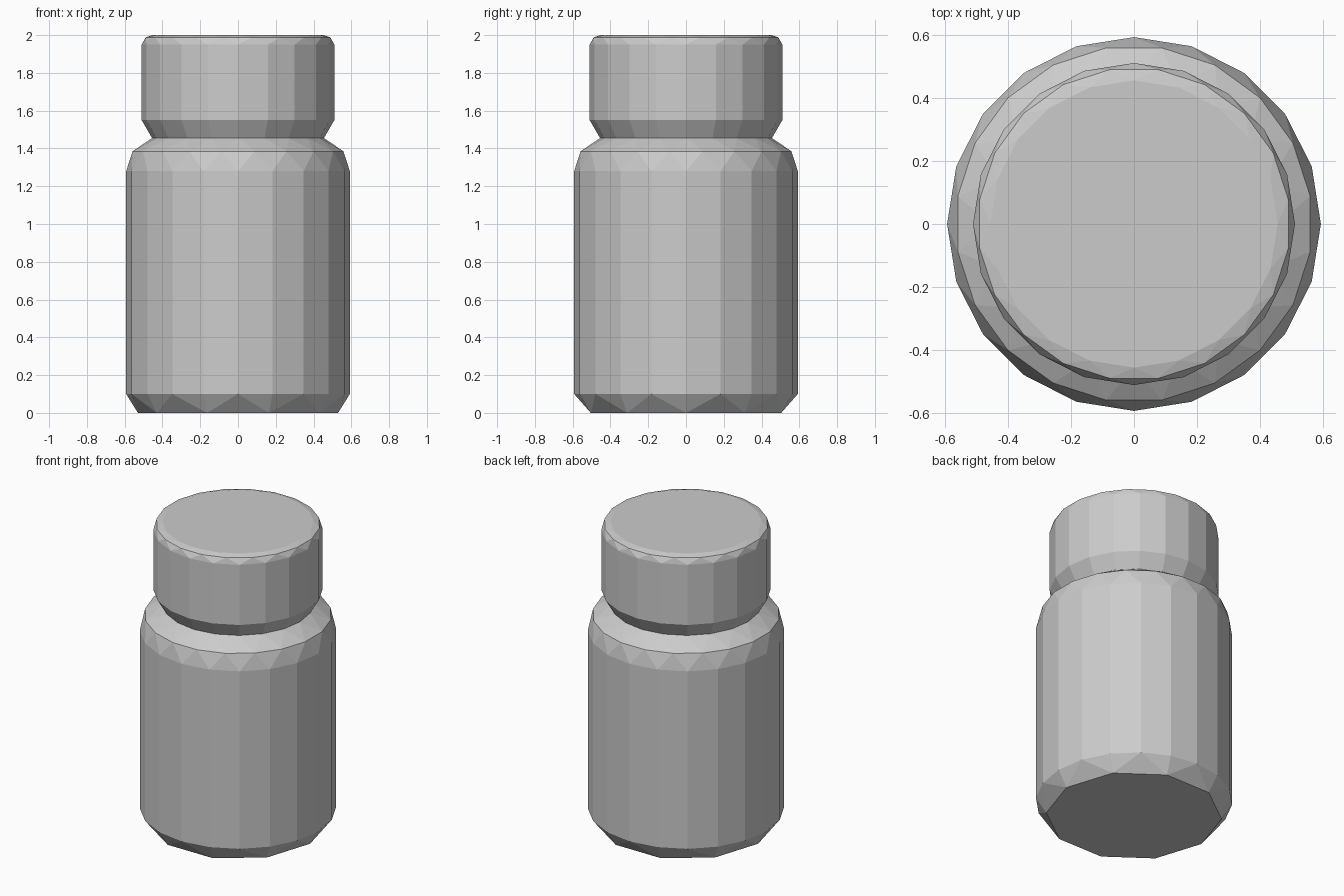
import bpy, bmesh
from math import sin, cos, pi

if "Cube" in bpy.data.objects:
    bpy.data.objects.remove(bpy.data.objects["Cube"])


def lathe(name, rings, cap_bottom=False, cap_top=False):
    """Stack rings of (radius, z, sides, twist in steps), zipped into quads or triangles."""
    bm = bmesh.new()
    loops = []
    for r, z, n, twist in rings:
        angles = [2 * pi * (i + twist) / n for i in range(n)]
        loops.append((n, twist, [bm.verts.new((r * cos(a), r * sin(a), z)) for a in angles]))
    for (n, ta, a), (m, tb, b) in zip(loops, loops[1:]):
        if n == m and ta == tb:
            for i in range(n):
                j = (i + 1) % n
                bm.faces.new((a[i], a[j], b[j], b[i]))
            continue
        i = j = 0
        while i < n or j < m:
            # advance whichever ring has the smaller next angle
            if j >= m or (i < n and (i + 1 + ta) / n <= (j + 1 + tb) / m):
                bm.faces.new((a[i % n], a[(i + 1) % n], b[j % m]))
                i += 1
            else:
                bm.faces.new((a[i % n], b[(j + 1) % m], b[j % m]))
                j += 1
    if cap_bottom:
        bm.faces.new(loops[0][2][::-1])
    if cap_top:
        bm.faces.new(loops[-1][2])
    bm.normal_update()
    mesh = bpy.data.meshes.new(name)
    bm.to_mesh(mesh)
    bm.free()
    obj = bpy.data.objects.new(name, mesh)
    bpy.context.collection.objects.link(obj)
    return obj


# Bottle with faceted bottom bevel and shoulder
lathe("bottle_body", [
    (0.53, 0.00, 10, 0),
    (0.592, 0.10, 20, 0),
    (0.592, 1.28, 20, 0),
    (0.565, 1.385, 20, 0.5),
    (0.455, 1.455, 20, 0),
], cap_bottom=True)

# Screw cap, tapering in at its lower edge
lathe("bottle_cap", [
    (0.455, 1.455, 20, 0),
    (0.51, 1.55, 20, 0),
    (0.51, 1.95, 20, 0),
    (0.495, 1.988, 20, 0.5),
    (0.455, 2.00, 20, 0),
], cap_top=True)
